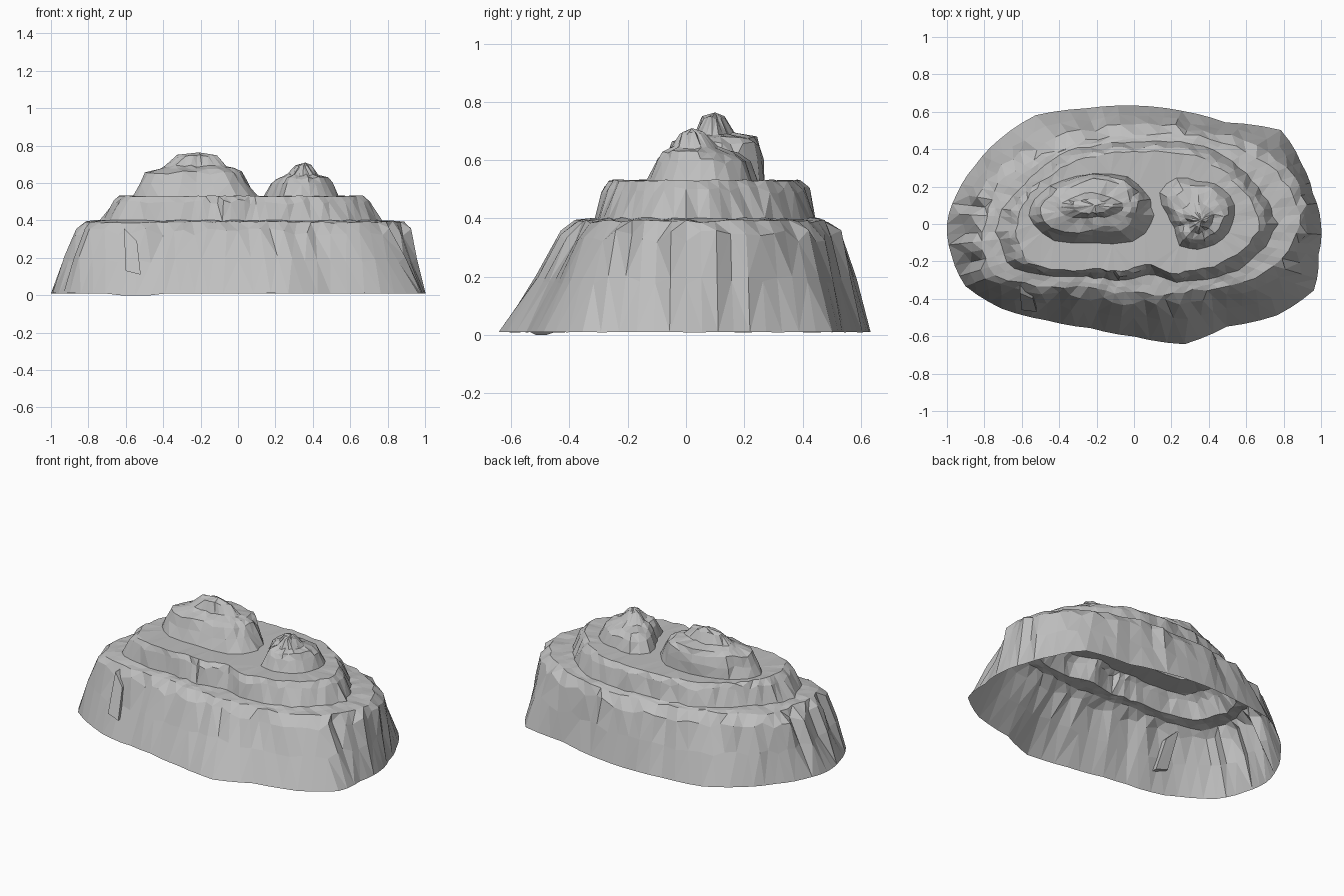
import bpy, bmesh, math, random
from mathutils import Vector

random.seed(4)
cube = bpy.data.objects.get("Cube")
if cube:
    bpy.data.objects.remove(cube, do_unlink=True)

# One plain stone colour
stone = bpy.data.materials.new("grey_stone")
stone.use_nodes = True
grey = (0.52, 0.52, 0.52, 1)
stone.diffuse_color = grey
stone.node_tree.nodes["Principled BSDF"].inputs["Base Color"].default_value = grey


def ring(radii, z, count, centre=(0, 0), aspect=1.0, rough=0.0, z_rough=0.0, notch=0.0):
    """Closed outline from percent radii, evenly spaced round a squashed circle."""
    points = []
    for i in range(count):
        place = i * len(radii) / count
        low = int(place)
        blend = place - low
        radius = radii[low] * (1 - blend) + radii[(low + 1) % len(radii)] * blend
        radius = radius / 100 + random.uniform(-rough, rough)
        angle = math.tau * i / count
        # A cleft cut into the front
        radius -= notch * max(0, 1 - abs(math.degrees(angle) - 284) / 13)
        height = z + random.uniform(-z_rough, z_rough)
        points.append(Vector((centre[0] + radius * math.cos(angle),
                              centre[1] + radius * aspect * math.sin(angle), height)))
    return points


def between(lower, upper, blend, rough):
    """Roughened ring part of the way from one ring to the next."""
    result = []
    for a, b in zip(lower, upper):
        push = Vector((a.x, a.y, 0)).normalized() * random.uniform(-rough, rough)
        height = Vector((0, 0, random.uniform(-rough, rough)))
        result.append(a.lerp(b, blend) + push + height)
    return result


def finish(name, bm):
    bmesh.ops.triangulate(bm, faces=bm.faces[:])
    bmesh.ops.recalc_face_normals(bm, faces=bm.faces[:])
    # Open shells keep their upper faces pointing outward
    if sum(f.normal.z * f.calc_area() for f in bm.faces) < 0:
        bmesh.ops.reverse_faces(bm, faces=bm.faces[:])
    mesh = bpy.data.meshes.new(name)
    bm.to_mesh(mesh)
    bm.free()
    mesh.materials.append(stone)
    obj = bpy.data.objects.new(name, mesh)
    bpy.context.collection.objects.link(obj)


def loft(bm, rings, apex=None):
    """Skin a stack of rings, with an optional closing point."""
    rows = [[bm.verts.new(p) for p in points] for points in rings]
    count = len(rows[0])
    for lower, upper in zip(rows, rows[1:]):
        for i in range(count):
            j = (i + 1) % count
            bm.faces.new((lower[i], lower[j], upper[j], upper[i]))
    if apex:
        tip = bm.verts.new(apex)
        for i in range(count):
            bm.faces.new((rows[-1][i], rows[-1][(i + 1) % count], tip))
    return rows


# Lower cliff: open underneath, sloping to a broad ledge
SIDES = 72
OVAL = 0.64
base = ring([100, 99, 103, 111, 98, 98, 99, 100, 105, 101, 98, 98,
             100, 101, 104, 100, 93, 90, 94, 104, 99, 108, 111, 102],
            0.01, SIDES, aspect=OVAL, z_rough=0.001)
for p in base:
    if -0.65 < p.x < -0.45 and p.y < 0:
        p.z = 0
shoulder = ring([92, 94, 89, 82, 84, 86, 86, 92, 69, 66, 73, 89],
                0.34, SIDES, aspect=OVAL, rough=0.016, z_rough=0.022)
rim = ring([88, 88, 82, 74, 74, 79, 80, 86, 60, 57, 64, 81],
           0.39, SIDES, aspect=OVAL, rough=0.014, z_rough=0.006)
ledge = ring([76, 72, 75, 68, 70, 68, 73, 75, 50, 45, 56, 69],
             0.4, SIDES, aspect=OVAL, rough=0.012, z_rough=0.004, notch=0.07)
belly = between(base, shoulder, 0.55, 0.01)
# Narrow upright cracks
for i in random.sample(range(SIDES), 13):
    for row, pull in ((belly, 0.975), (shoulder, 0.95)):
        row[i].x *= pull
        row[i].y *= pull
bm = bmesh.new()
loft(bm, [base, belly, shoulder, rim, between(rim, ledge, 0.5, 0.004), ledge])
finish("lower_cliff", bm)

# Two peaks standing on the terrace
PEAK_SIDES = 24
HEIGHT = 0.53
left_spot = (-0.22, 0.09)
left_foot = ring([31, 32, 37, 36, 33, 31, 33, 37, 41, 38, 43, 36],
                 HEIGHT, PEAK_SIDES, left_spot, 0.5, 0.006)
left_brow = ring([23, 25, 34, 33, 27, 26, 27, 31, 30, 25, 30, 25],
                 0.655, PEAK_SIDES, left_spot, 0.5, 0.012, 0.01)
left_shelf = ring([20, 22, 29, 30, 23, 21, 20, 22, 20, 18, 23, 20],
                  0.678, PEAK_SIDES, left_spot, 0.5, 0.01, 0.004)
knob_foot = ring([17, 15, 14, 15, 15, 16, 18, 17, 14, 10, 12, 14],
                 0.69, PEAK_SIDES, left_spot, 0.5, 0.01, 0.006)
knob_top = ring([10, 9, 9, 10, 10, 11, 11, 9, 7, 6, 7, 8],
                0.745, PEAK_SIDES, left_spot, 0.5, 0.015, 0.008)
bm = bmesh.new()
loft(bm, [left_foot, between(left_foot, left_brow, 0.55, 0.012), left_brow,
          left_shelf, knob_foot, knob_top], (-0.21, 0.1, 0.764))
finish("left_peak", bm)

right_spot = (0.34, 0.05)
right_radii = [20, 20, 19, 18, 23, 23, 16, 14, 19, 19, 18, 19]
right_foot = ring(right_radii, HEIGHT, PEAK_SIDES, right_spot, 1, 0.005)


def right_ring(scale, z, shift, rough):
    spot = (right_spot[0] + shift / 3, right_spot[1] - shift)
    return ring([r * scale for r in right_radii], z, PEAK_SIDES, spot, 1, rough, rough)


bm = bmesh.new()
loft(bm, [right_foot, right_ring(0.83, 0.595, 0, 0.009), right_ring(0.68, 0.625, 0.01, 0.009),
          right_ring(0.42, 0.643, 0.02, 0.008), right_ring(0.2, 0.693, 0.03, 0.006)],
     (0.36, 0.02, 0.71))
finish("right_peak", bm)

# Upper terrace: stepped wall and a floor that runs round both peaks
edge = ring([68, 64, 66, 60, 61, 60, 62, 65, 43, 37, 47, 59],
            HEIGHT, SIDES, aspect=OVAL, rough=0.012, z_rough=0.004, notch=0.08)
brow = between(ledge, edge, 0.75, 0.014)
for p in brow:
    p.x *= 1.02
    p.y *= 1.02
bm = bmesh.new()
wall = loft(bm, [ledge, brow, edge])
loops = [wall[-1]] + [[bm.verts.new(p) for p in foot] for foot in (left_foot, right_foot)]
borders = []
for loop in loops:
    for a, b in zip(loop, loop[1:] + loop[:1]):
        borders.append(bm.edges.get((a, b)) or bm.edges.new((a, b)))
bmesh.ops.triangle_fill(bm, edges=borders, use_beauty=True, normal=(0, 0, 1))
finish("upper_terrace", bm)

# Loose flake leaning on the front of the cliff
bm = bmesh.new()
for x, y, z in [(-0.61, -0.37, 0.36), (-0.54, -0.4, 0.29),
                (-0.52, -0.47, 0.11), (-0.6, -0.46, 0.13)]:
    for depth in (0, 0.05):
        bm.verts.new((x, y + depth, z))
bmesh.ops.convex_hull(bm, input=bm.verts[:])
finish("cliff_flake", bm)
